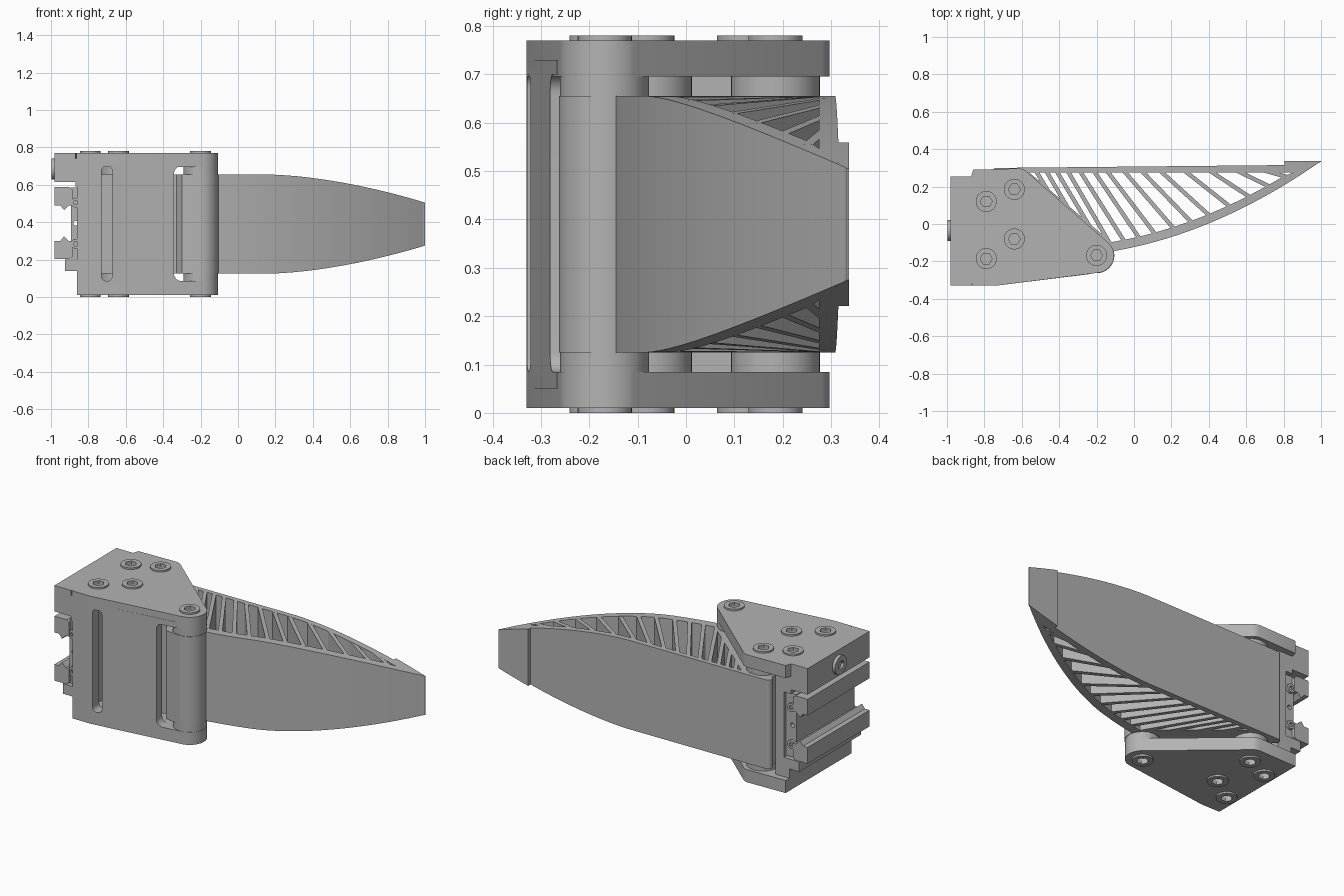
import bpy, bmesh, math
from mathutils import Vector

cube = bpy.data.objects.get("Cube")
if cube:
    bpy.data.objects.remove(cube, do_unlink=True)

grey = bpy.data.materials.new("plain grey")
grey.use_nodes = True
COLOUR = (0.45, 0.45, 0.45, 1)
grey.diffuse_color = COLOUR
grey.node_tree.nodes["Principled BSDF"].inputs["Base Color"].default_value = COLOUR

MID = 0.39                      # middle height of the whole gripper
PIVOT = (-0.2, -0.168)
BOLTS = [(-0.79, 0.12), (-0.64, 0.185), (-0.64, -0.08), (-0.79, -0.185), PIVOT]


def finish(name, bm):
    bmesh.ops.recalc_face_normals(bm, faces=bm.faces)
    mesh = bpy.data.meshes.new(name)
    bm.to_mesh(mesh)
    bm.free()
    mesh.materials.append(grey)
    ob = bpy.data.objects.new(name, mesh)
    bpy.context.collection.objects.link(ob)
    return ob


def prism(name, pts, axis, a, b):
    """Extrude a flat outline along an axis from a to b."""
    place = {"x": lambda p, d: (d, p[0], p[1]),
             "y": lambda p, d: (p[0], d, p[1]),
             "z": lambda p, d: (p[0], p[1], d)}[axis]
    bm = bmesh.new()
    low = [bm.verts.new(place(p, a)) for p in pts]
    high = [bm.verts.new(place(p, b)) for p in pts]
    bm.faces.new(low)
    bm.faces.new(high)
    n = len(pts)
    for i in range(n):
        j = (i + 1) % n
        bm.faces.new((low[i], low[j], high[j], high[i]))
    return finish(name, bm)


def arc(c, r, start, end, n):
    angles = [math.radians(start + (end - start) * i / n) for i in range(n + 1)]
    return [(c[0] + r * math.cos(t), c[1] + r * math.sin(t)) for t in angles]


def disc(name, c, r, axis, a, b, sides=40):
    return prism(name, arc(c, r, 0, 360, sides)[:-1], axis, a, b)


def rounded(x0, x1, z0, z1, r):
    return (arc((x1 - r, z1 - r), r, 0, 90, 6) + arc((x0 + r, z1 - r), r, 90, 180, 6)
            + arc((x0 + r, z0 + r), r, 180, 270, 6) + arc((x1 - r, z0 + r), r, 270, 360, 6))


def cut(target, cutter):
    mod = target.modifiers.new("cut", "BOOLEAN")
    mod.operation = "DIFFERENCE"
    mod.solver = "EXACT"
    mod.object = cutter
    bpy.context.view_layer.objects.active = target
    bpy.ops.object.modifier_apply(modifier=mod.name)
    bpy.data.objects.remove(cutter, do_unlink=True)


# ---- finger: every part follows the tapering half width ----
def half_width(x):
    return 0.265 - 0.15 * (max(0, x - 0.15) / 0.85) ** 1.7


def outer_curve(x):
    t = x + 0.11
    return -0.145 + 0.17 * t + 0.237 * t * t


def inner_curve(x):
    return outer_curve(x) + 0.05 * min(1, (1 - x) / 0.2)


def ribbon(name, stations):
    """Solid strip through pairs of plan points, as tall as the finger there."""
    bm = bmesh.new()
    rings = []
    for p, q in stations:
        rings.append([bm.verts.new((x, y, MID + s * half_width(x)))
                      for (x, y), s in ((p, 1), (q, 1), (q, -1), (p, -1))])
    for r, s in zip(rings, rings[1:]):
        for i in range(4):
            j = (i + 1) % 4
            bm.faces.new((r[i], r[j], s[j], s[i]))
    bm.faces.new(rings[0])
    bm.faces.new(rings[-1])
    return finish(name, bm)


def steps(a, b, n):
    return [a + (b - a) * i / n for i in range(n + 1)]


ribbon("finger_front_strip", [((x, outer_curve(x)), (x, inner_curve(x)))
                              for x in steps(-0.2, 0.999, 36)])
ribbon("finger_back_strip", [((x, 0.307 + 0.01 * x), (x, 0.275)) for x in steps(-0.74, 0.81, 36)])
ribbon("finger_tip", [((x, 0.337), (x, max(0.275, inner_curve(x) - 0.003)))
                      for x in steps(0.805, 1, 10)])

# ribs lean from the back strip to the front strip or the base
RIBS = [(-0.525, -0.46), (-0.47, -0.355), (-0.415, -0.24), (-0.355, -0.13), (-0.29, -0.05),
        (-0.215, 0.03), (-0.145, 0.115), (-0.055, 0.215), (0.04, 0.31), (0.14, 0.405),
        (0.27, 0.515), (0.405, 0.62), (0.55, 0.725), (0.7, 0.82)]
for i, (top, bottom) in enumerate(RIBS):
    foot = inner_curve(bottom) if bottom > -0.13 else 0.3 - 0.848 * (bottom + 0.59)
    a, b = Vector((top, 0.285)), Vector((bottom, foot - 0.012))
    d = (b - a).normalized()
    side = Vector((-d.y, d.x)) * 0.011
    ribbon(f"finger_rib_{i + 1}", [(a + side, a - side), (b + side, b - side)])

prism("finger_base", [(-0.74, 0.3), (-0.59, 0.3), (-0.56, 0.275), (-0.13, -0.09), (-0.17, -0.2),
                      (-0.2, -0.262), (-0.3, -0.25), (-0.33, -0.2), (-0.74, -0.2)],
      "z", MID - 0.264, MID + 0.264)
prism("finger_back_end", arc((-0.735, 0.275), 0.025, 90, 270, 8), "z", MID - 0.265, MID + 0.265)
disc("finger_hub", PIVOT, 0.095, "z", MID - 0.265, MID + 0.265)

# ---- side plates with bolts, mirrored about the middle height ----
edge = ([(-0.61, 0.297)] + arc((-0.61, 0.245), 0.05, 80, 45, 4)
        + arc(PIVOT, 0.093, 40, -82, 16) + [(-0.74, -0.33)])
upper = [(-0.98, -0.33), (-0.98, 0.255), (-0.87, 0.255), (-0.86, 0.29)] + edge
lower = [(-0.86, -0.33), (-0.86, 0.29)] + edge
for label, s, outline in (("upper", 1, upper), ("lower", -1, lower)):
    def z(d):
        return MID + s * d
    plate = prism(label + "_plate", outline, "z", z(0.305), z(0.38))
    for i, c in enumerate(BOLTS):
        cut(plate, disc("cutter", c, 0.032, "z", z(0.355), z(0.4), 24))
        bolt = disc(f"{label}_bolt_{i + 1}", c, 0.056, "z", z(0.37), z(0.39))
        cut(bolt, disc("cutter", c, 0.032, "z", z(0.36), z(0.4), 6))
    for i, c in enumerate((BOLTS[1], BOLTS[2], PIVOT)):
        disc(f"{label}_spacer_{i + 1}", c, 0.092, "z", z(0.262), z(0.31))
    if s > 0:
        cut(plate, prism("cutter", [(-0.872, -0.34), (-0.86, -0.34), (-0.866, -0.315)],
                         "z", 0.6, 0.8))

# ---- front wall with two rounded openings ----
wall = prism("front_wall", [(-0.86, -0.33), (-0.74, -0.33), (-0.23, -0.267), (-0.23, -0.215),
                            (-0.74, -0.265), (-0.86, -0.265)], "z", 0.05, 0.73)
cut(wall, prism("cutter", rounded(-0.73, -0.672, 0.085, 0.7, 0.028), "y", -0.4, -0.1))
cut(wall, prism("cutter", rounded(-0.342, 0, 0.085, 0.7, 0.04), "y", -0.4, -0.1))

# ---- mounting block with dovetail rails ----
Y0, Y1 = -0.329, 0.255
prism("mount_top", [(-0.98, 0.74), (-0.98, 0.615), (-0.87, 0.615), (-0.87, 0.59),
                    (-0.82, 0.59), (-0.77, 0.59), (-0.77, 0.74)], "y", Y0, Y1)
prism("mount_bottom", [(-0.86, 0.05), (-0.86, 0.14), (-0.925, 0.14), (-0.925, 0.2),
                       (-0.77, 0.2), (-0.77, 0.05)], "y", Y0, Y1)
prism("mount_core", [(-0.825, 0.18), (-0.825, 0.61), (-0.77, 0.61), (-0.77, 0.18)], "y", Y0, Y1)
for label, s in (("upper", 1), ("lower", -1)):
    profile = [(-0.98, 0.095), (-0.95, 0.095), (-0.93, 0.07), (-0.905, 0.095), (-0.885, 0.095),
               (-0.885, 0.18), (-0.9, 0.192), (-0.98, 0.192)]
    prism(label + "_rail", [(x, 0.395 + s * d) for x, d in profile], "y", Y0, Y1)
insert = prism("mount_insert", [(-0.893, 0.205), (-0.893, 0.585), (-0.82, 0.585), (-0.82, 0.205)],
               "y", Y0 + 0.02, Y1 - 0.02)
cut(insert, disc("cutter", (-0.867, 0.395), 0.013, "y", -0.5, 0.5, 20))
for end, y, d in (("front", Y0 + 0.025, -0.02), ("back", Y1 - 0.025, 0.02)):
    for zz in (0.285, 0.505):
        screw = disc(f"{end}_insert_screw", (-0.867, zz), 0.026, "y", y, y + d, 24)
        cut(screw, disc("cutter", (-0.867, zz), 0.013, "y", y + d * 0.4, y + d * 2, 6))

# ---- side plug ----
plug = disc("side_plug", (-0.035, 0.685), 0.056, "x", -0.998, -0.97)
cut(plug, disc("cutter", (-0.035, 0.685), 0.028, "x", -1.1, -0.982, 6))

# smooth the curves, keep the edges sharp
for ob in bpy.context.scene.objects:
    ob.select_set(ob.type == "MESH")
bpy.context.view_layer.objects.active = plug
bpy.ops.object.shade_smooth_by_angle(angle=math.radians(30))
